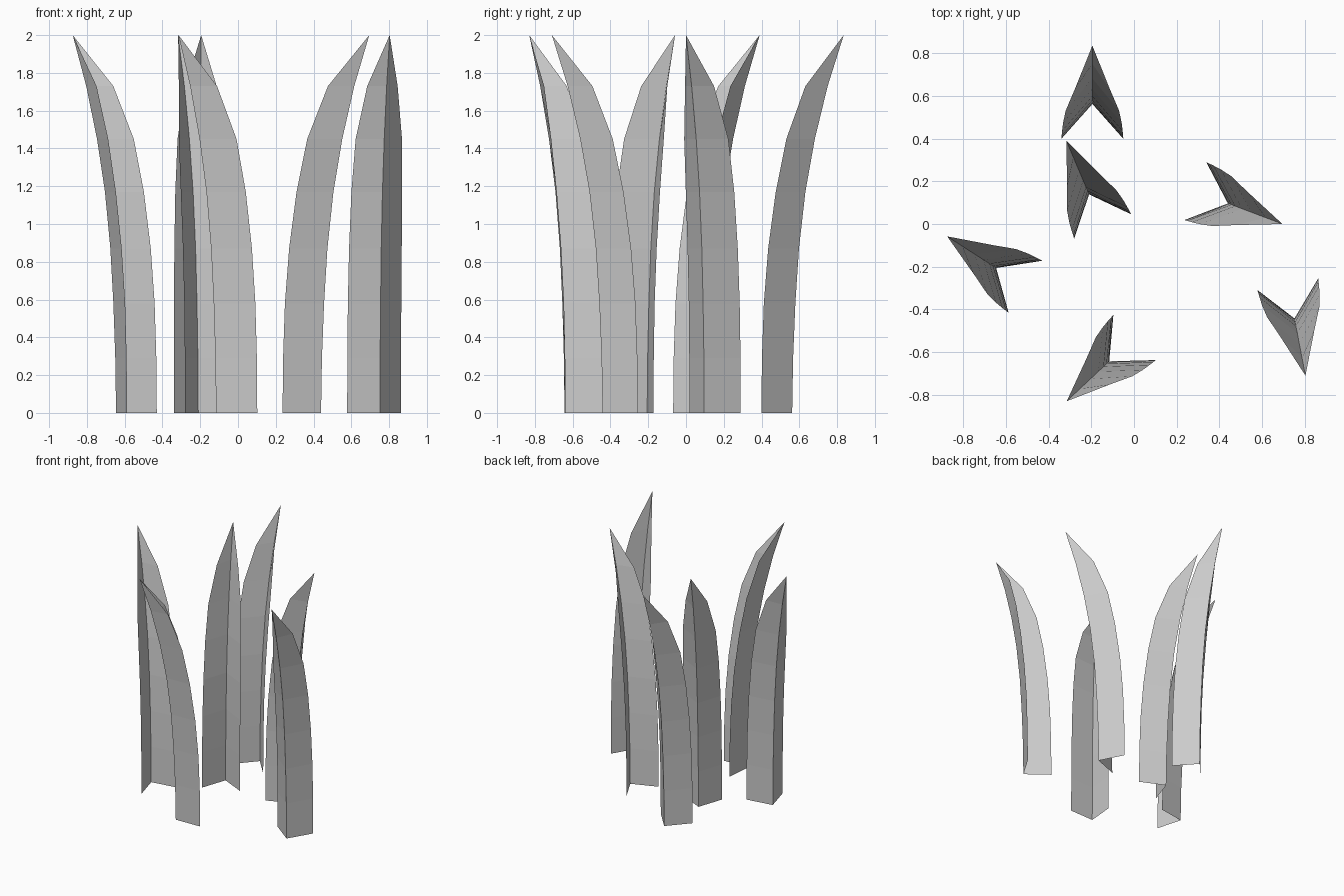
import bpy, math

if "Cube" in bpy.data.objects:
    bpy.data.objects.remove(bpy.data.objects["Cube"])

# Blade profile: height, fold offset, edge offset (along lean direction), half width
PROFILE = [
    (0.00, 0.000, -0.163, 0.145),
    (0.29, 0.005, -0.160, 0.145),
    (0.58, 0.017, -0.150, 0.144),
    (0.87, 0.036, -0.127, 0.142),
    (1.17, 0.070, -0.087, 0.137),
    (1.45, 0.120, -0.031, 0.125),
    (1.73, 0.188, 0.070, 0.082),
]
TIP = 0.273

# Tip position and lean direction of each blade
BLADES = [
    (-0.195, 0.835, 90),
    (-0.317, 0.390, 113),
    (0.695, 0.000, -20.7),
    (0.803, -0.710, -79.1),
    (-0.315, -0.830, 223.2),
    (-0.875, -0.058, 147.2),
]


def grass_blade(name, tip_x, tip_y, angle):
    """A V-folded sheet that leans outward and narrows to a point."""
    c, s = math.cos(math.radians(angle)), math.sin(math.radians(angle))

    def place(a, b, z):
        a -= TIP
        return (tip_x + a * c - b * s, tip_y + a * s + b * c, z)

    verts, faces = [], []
    for z, fold, edge, half in PROFILE:
        verts += [place(edge, half, z), place(fold, 0, z), place(edge, -half, z)]
    verts.append(place(TIP, 0, 2.0))
    tip = len(verts) - 1
    for i in range(0, tip - 3, 3):
        for j in (i, i + 1):
            faces.append((j, j + 3, j + 4, j + 1))
    for j in (tip - 3, tip - 2):
        faces.append((j, tip, j + 1))
    mesh = bpy.data.meshes.new(name)
    mesh.from_pydata(verts, [], faces)
    mesh.update()
    obj = bpy.data.objects.new(name, mesh)
    bpy.context.collection.objects.link(obj)


for n, (x, y, ang) in enumerate(BLADES, 1):
    grass_blade(f"grass_blade_{n}", x, y, ang)
